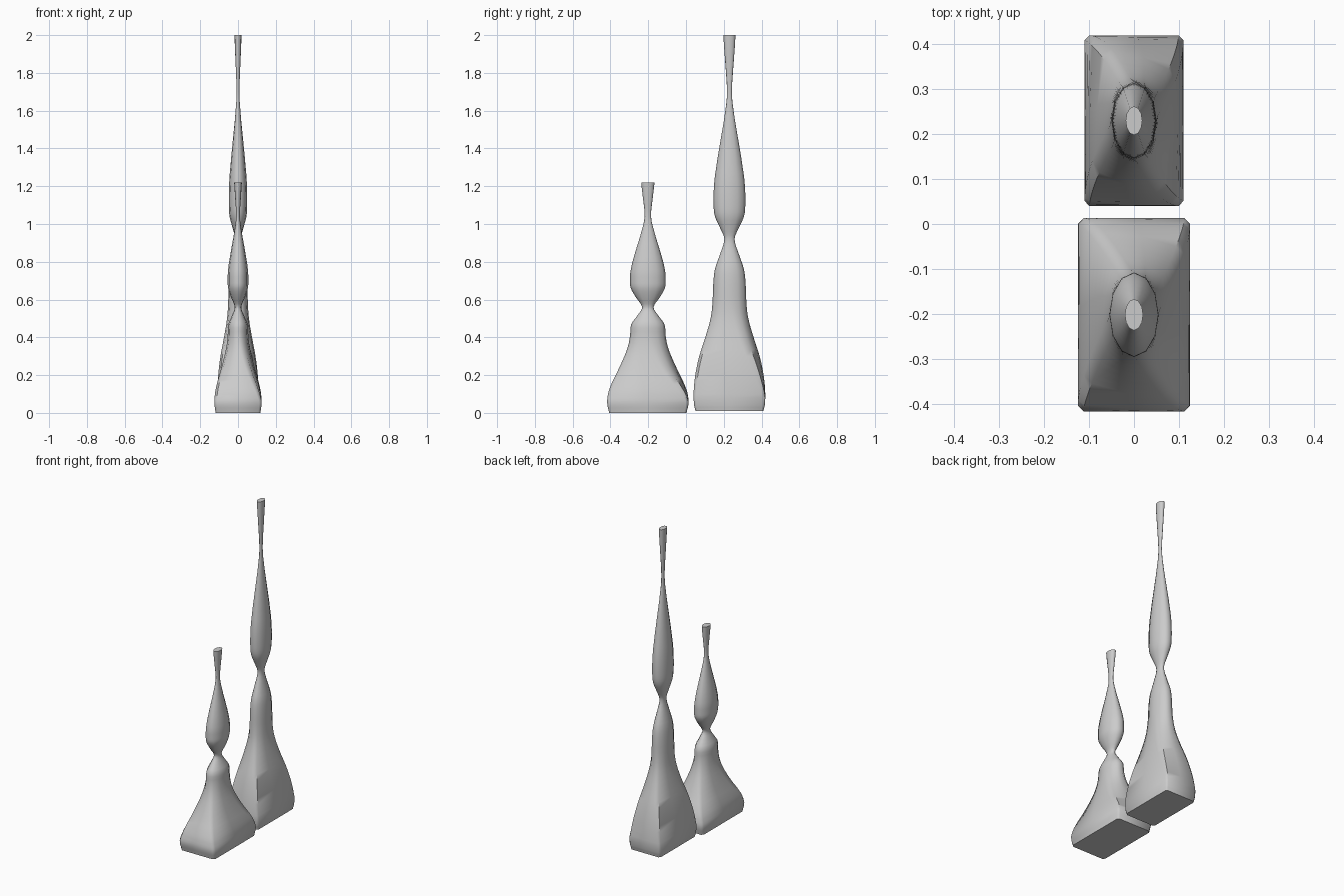
import bpy, bmesh
from math import sin, cos, radians

if "Cube" in bpy.data.objects:
    bpy.data.objects.remove(bpy.data.objects["Cube"])

RATIO = 0.58      # depth x relative to width y
# chamfered rectangle, 12 points counter-clockwise from the right back corner
HALF = [(1, .94), (.9, 1), (0, 1), (-.9, 1), (-1, .94), (-1, 0)]
RECT = HALF + [(-x, -y) for x, y in HALF]
OVAL = [(cos(radians(30 * i)), sin(radians(30 * i))) for i in range(12)]


def smooth_profile(pts, n=3):
    """Catmull-Rom subdivision of (z, half width) points."""
    out = []
    p = [pts[0]] + pts + [pts[-1]]
    for i in range(1, len(p) - 2):
        a, b, c, d = p[i - 1:i + 3]
        for k in range(n):
            t = k / n
            w = .5 * (2 * b[1] + (c[1] - a[1]) * t + (2 * a[1] - 5 * b[1] + 4 * c[1] - d[1]) * t * t
                      + (3 * b[1] - a[1] - 3 * c[1] + d[1]) * t ** 3)
            out.append((b[0] + (c[0] - b[0]) * t, w))
    return out + [pts[-1]]


def section(t):
    """Blend from rectangle (0) to turned oval (1), fitted to a unit box."""
    pts = [(r[0] + (o[0] - r[0]) * t, r[1] + (o[1] - r[1]) * t) for r, o in zip(RECT, OVAL)]
    mx = max(abs(x) for x, y in pts)
    my = max(abs(y) for x, y in pts)
    return [(x / mx, y / my) for x, y in pts]


def vessel(name, cy, profile, z_rect, z_oval):
    bm = bmesh.new()
    rings = []
    for z, w in smooth_profile(profile):
        t = min(1, max(0, (z - z_rect) / (z_oval - z_rect)))
        # the blend follows the narrowing, so ridges stay crisp low down
        rings.append([bm.verts.new((x * w * RATIO, cy + y * w, z)) for x, y in section(t)])
    for a, b in zip(rings, rings[1:]):
        for i in range(12):
            j = (i + 1) % 12
            bm.faces.new((a[i], a[j], b[j], b[i]))
    bm.faces.new(rings[0][::-1])
    bm.faces.new(rings[-1])
    me = bpy.data.meshes.new(name)
    bm.to_mesh(me)
    bm.free()
    ob = bpy.data.objects.new(name, me)
    bpy.context.collection.objects.link(ob)
    bpy.ops.object.select_all(action='DESELECT')
    ob.select_set(True)
    bpy.context.view_layer.objects.active = ob
    bpy.ops.object.shade_smooth_by_angle(angle=radians(50))


# tall bottle
vessel("tall_vessel", 0.23,
       [(.01, .18), (.04, .187), (.1, .19), (.2, .181), (.3, .16), (.4, .128), (.5, .1), (.58, .09),
        (.68, .086), (.76, .077), (.84, .05), (.92, .027), (.98, .05), (1.04, .077), (1.1, .084),
        (1.2, .082), (1.3, .07), (1.45, .046), (1.6, .022), (1.7, .013), (1.85, .022), (2, .032)],
       .08, .62)

# short bottle
vessel("short_vessel", -0.202,
       [(0, .205), (.04, .214), (.08, .214), (.13, .202), (.2, .17), (.28, .133), (.35, .106),
        (.41, .094), (.47, .088), (.52, .052), (.56, .03), (.61, .062), (.66, .09), (.7, .094),
        (.76, .09), (.86, .064), (.96, .034), (1.04, .017), (1.13, .025), (1.22, .035)],
       .06, .42)
